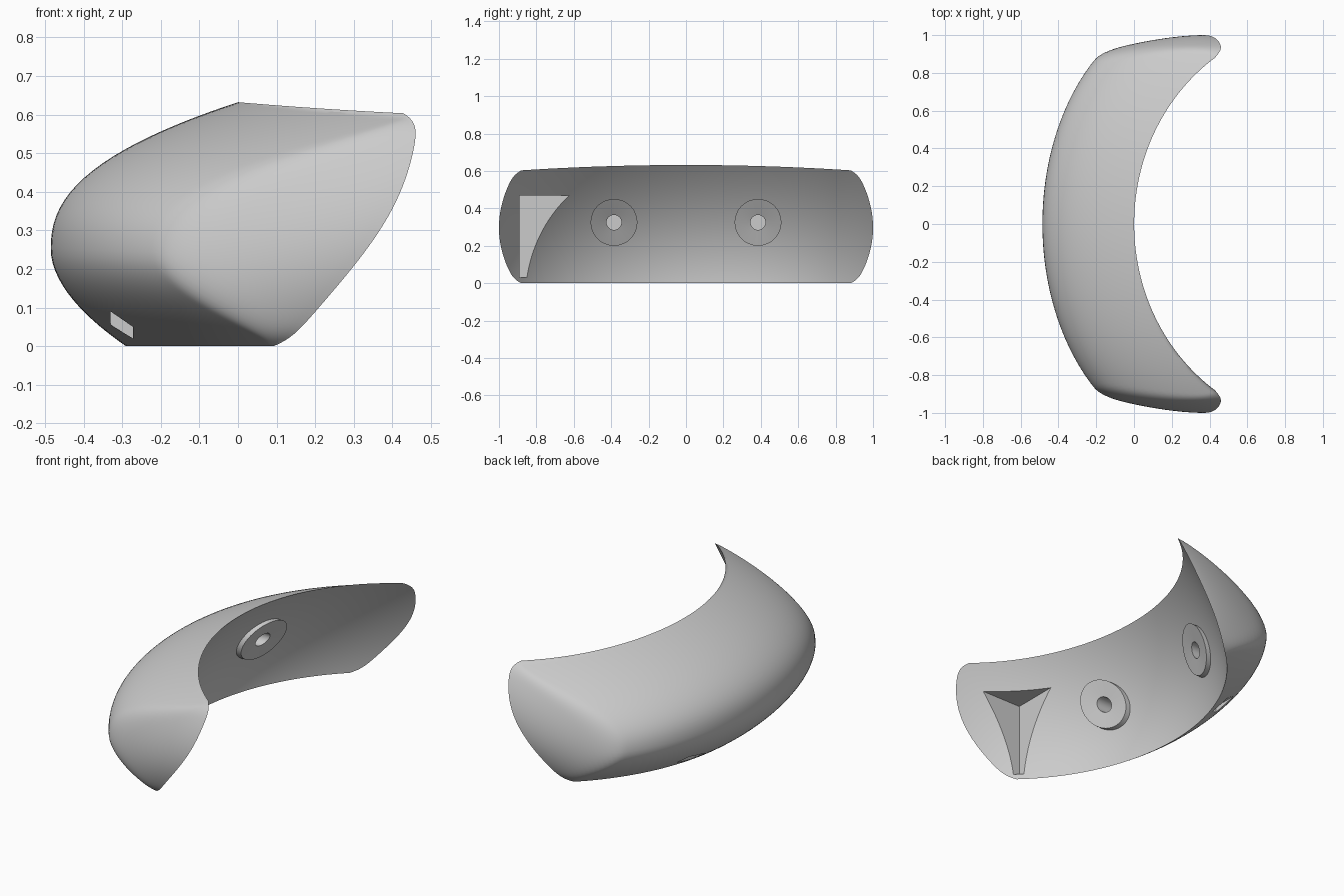
import bpy, bmesh, math
from mathutils import Vector

if "Cube" in bpy.data.objects:
    bpy.data.objects.remove(bpy.data.objects["Cube"], do_unlink=True)

grey = bpy.data.materials.new("light_grey")
grey.use_nodes = True
GREY = (0.6, 0.6, 0.6, 1)
grey.diffuse_color = GREY
grey.node_tree.nodes["Principled BSDF"].inputs["Base Color"].default_value = GREY

TOP = 0.632
NU, NV = 96, 48


def arc(y, z):
    """Sagitta of the hollow at sideways offset y."""
    r = 1.205 - 0.205 * z
    return r - math.sqrt(r * r - y * y)


def inner(y, z):
    """Hollow, leaning surface, slightly dished in height."""
    s = z / TOP
    return -0.29 + 0.46 * z - 0.28 * s * (1 - s) + arc(y, z)


def half_width(t):
    return 1 - 0.09 * t * t - 0.03 * t ** 16


def outer(y, z, t, u):
    """Bulging shell blended with the two end caps."""
    zn = (t + 1) / 2 * TOP
    if zn > 0.25:
        w = (zn - 0.25) / (TOP - 0.25)
        bulge = -0.485 + 0.485 * w ** 2.4
    else:
        w = (0.25 - zn) / 0.25
        bulge = -0.485 + 0.195 * w ** 1.86
    bulge += arc(y, z) * (0.7 + 0.3 * w * w)
    edge = half_width(t)
    cap = inner(edge, z) - 0.57 * ((1 - abs(u)) * edge / 0.11) ** 0.6
    k = 0.1
    h = max(k - abs(bulge - cap), 0) / k
    return min(max(bulge, cap) + h * h * k / 4, inner(y, z) - 0.0005)


def make_object(name, bm):
    bmesh.ops.recalc_face_normals(bm, faces=bm.faces)
    mesh = bpy.data.meshes.new(name)
    bm.to_mesh(mesh)
    bm.free()
    mesh.materials.append(grey)
    obj = bpy.data.objects.new(name, mesh)
    bpy.context.collection.objects.link(obj)
    return obj


def prism(name, profile, offset):
    """Extrude a flat polygon along an offset."""
    bm = bmesh.new()
    face = bm.faces.new([bm.verts.new(p) for p in profile])
    grown = bmesh.ops.extrude_face_region(bm, geom=[face])["geom"]
    bmesh.ops.translate(bm, vec=Vector(offset),
                        verts=[v for v in grown if isinstance(v, bmesh.types.BMVert)])
    return make_object(name, bm)


def ring(cy, cz, radius, n=48):
    return [(cy + radius * math.cos(2 * math.pi * i / n),
             cz + radius * math.sin(2 * math.pi * i / n)) for i in range(n)]


def smooth(obj):
    bpy.ops.object.select_all(action="DESELECT")
    obj.select_set(True)
    bpy.context.view_layer.objects.active = obj
    bpy.ops.object.shade_smooth_by_angle(angle=math.radians(30))


# Curved shell: outer and inner skins joined along a shared rim
bm = bmesh.new()
skins = ({}, {})
for i in range(NU + 1):
    u = math.sin(math.pi * (i / NU - 0.5))
    for j in range(NV + 1):
        t = math.sin(math.pi * (j / NV - 0.5))
        y = u * half_width(t)
        z = (t + 1) / 2 * (TOP - 0.03 * (y / 0.9) ** 2)
        back = bm.verts.new((inner(y, z), y, z))
        rim = i in (0, NU) or j in (0, NV)
        skins[0][i, j] = back
        skins[1][i, j] = back if rim else bm.verts.new((outer(y, z, t, u), y, z))
for skin in skins:
    for i in range(NU):
        for j in range(NV):
            quad = [skin[i, j], skin[i + 1, j], skin[i + 1, j + 1], skin[i, j + 1]]
            if not bm.faces.get(quad):
                bm.faces.new(quad)
shell = make_object("curved_shell", bm)

# Cutters: corner pocket, two strap slots and two screw holes
SPOTS = [(-0.385, 0.325), (0.385, 0.325)]
cutters = [prism("pocket_cutter", [(0.065, -0.89, 0.03), (0.065, -0.3, 0.03),
                                   (0.065, -0.3, 0.47), (0.065, -0.89, 0.47)], (1, 0, 0))]
for side in (-1, 1):
    slot = [(-0.33, 0.055), (-0.272, 0.02), (-0.272, 0.05), (-0.33, 0.09)]
    cutters.append(prism("slot_cutter", [(x, side * 0.3, z) for x, z in slot],
                         (0, side * 0.4, 0)))
for cy, cz in SPOTS:
    cutters.append(prism("hole_cutter", [(-0.19, y, z) for y, z in ring(cy, cz, 0.04)],
                         (0.4, 0, 0)))
bpy.context.view_layer.objects.active = shell
for cutter in cutters:
    cutter.hide_render = True
    mod = shell.modifiers.new("cut", "BOOLEAN")
    mod.operation = "DIFFERENCE"
    mod.solver = "EXACT"
    mod.object = cutter
    bpy.ops.object.modifier_apply(modifier=mod.name)
for cutter in cutters:
    bpy.data.objects.remove(cutter, do_unlink=True)
smooth(shell)

# Raised washers around the screw holes, following the hollow
for (cy, cz), side in zip(SPOTS, ("right", "left")):
    bm = bmesh.new()
    loops = []
    for radius, lift in ((0.125, -0.02), (0.125, 0.03), (0.04, 0.03), (0.04, -0.02)):
        loops.append([bm.verts.new((inner(y, z) + lift, y, z))
                      for y, z in ring(cy, cz, radius)])
    for a, b in zip(loops, loops[1:] + loops[:1]):
        for i in range(len(a)):
            bm.faces.new((a[i - 1], a[i], b[i], b[i - 1]))
    smooth(make_object("washer_" + side, bm))
